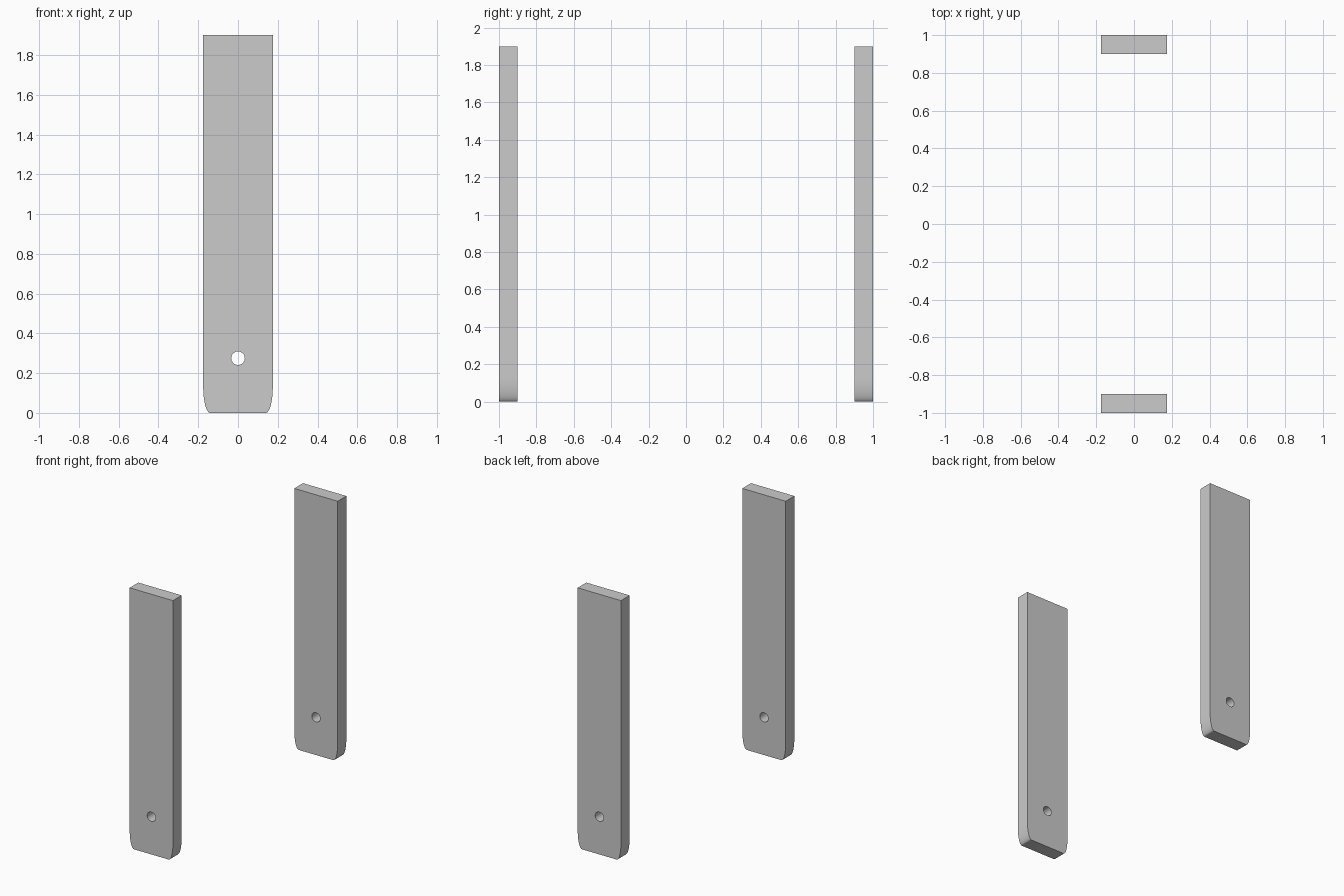
import bpy, bmesh
from math import sin, cos, pi

if "Cube" in bpy.data.objects:
    bpy.data.objects.remove(bpy.data.objects["Cube"])

HALF_W, HEIGHT, THICK = 0.175, 1.9, 0.1
CORNER_W, CORNER_H = 0.035, 0.13
HOLE_R, HOLE_Z = 0.034, 0.275
STEPS = 12


def plate_profile():
    # Right half: bottom edge, elliptical corner, straight side; then mirrored
    right = [(HALF_W - CORNER_W + CORNER_W * sin(a), CORNER_H - CORNER_H * cos(a))
             for a in (i * pi / 2 / STEPS for i in range(STEPS + 1))]
    right.append((HALF_W, HEIGHT))
    return right + [(-x, z) for x, z in reversed(right)]


def make_plate(name, y):
    # Extruded plate outline
    bm = bmesh.new()
    face = bm.faces.new([bm.verts.new((x, y - THICK / 2, z)) for x, z in plate_profile()])
    ext = bmesh.ops.extrude_face_region(bm, geom=[face])
    moved = [v for v in ext["geom"] if isinstance(v, bmesh.types.BMVert)]
    bmesh.ops.translate(bm, verts=moved, vec=(0, THICK, 0))
    bmesh.ops.recalc_face_normals(bm, faces=bm.faces)
    mesh = bpy.data.meshes.new(name)
    bm.to_mesh(mesh)
    bm.free()
    plate = bpy.data.objects.new(name, mesh)
    bpy.context.collection.objects.link(plate)

    # Round bolt hole
    bpy.ops.mesh.primitive_cylinder_add(vertices=32, radius=HOLE_R, depth=THICK * 2,
                                        location=(0, y, HOLE_Z), rotation=(pi / 2, 0, 0))
    cutter = bpy.context.object
    cutter.hide_render = True
    mod = plate.modifiers.new("bolt_hole", "BOOLEAN")
    mod.operation, mod.solver, mod.object = "DIFFERENCE", "EXACT", cutter

    bpy.ops.object.select_all(action="DESELECT")
    plate.select_set(True)
    bpy.context.view_layer.objects.active = plate
    bpy.ops.object.modifier_apply(modifier=mod.name)
    bpy.data.objects.remove(cutter)
    bpy.ops.object.shade_smooth_by_angle(angle=pi / 6)


# Matching front and back plates
for side, name in ((-1, "front_plate"), (1, "back_plate")):
    make_plate(name, side * (1 - THICK / 2))
